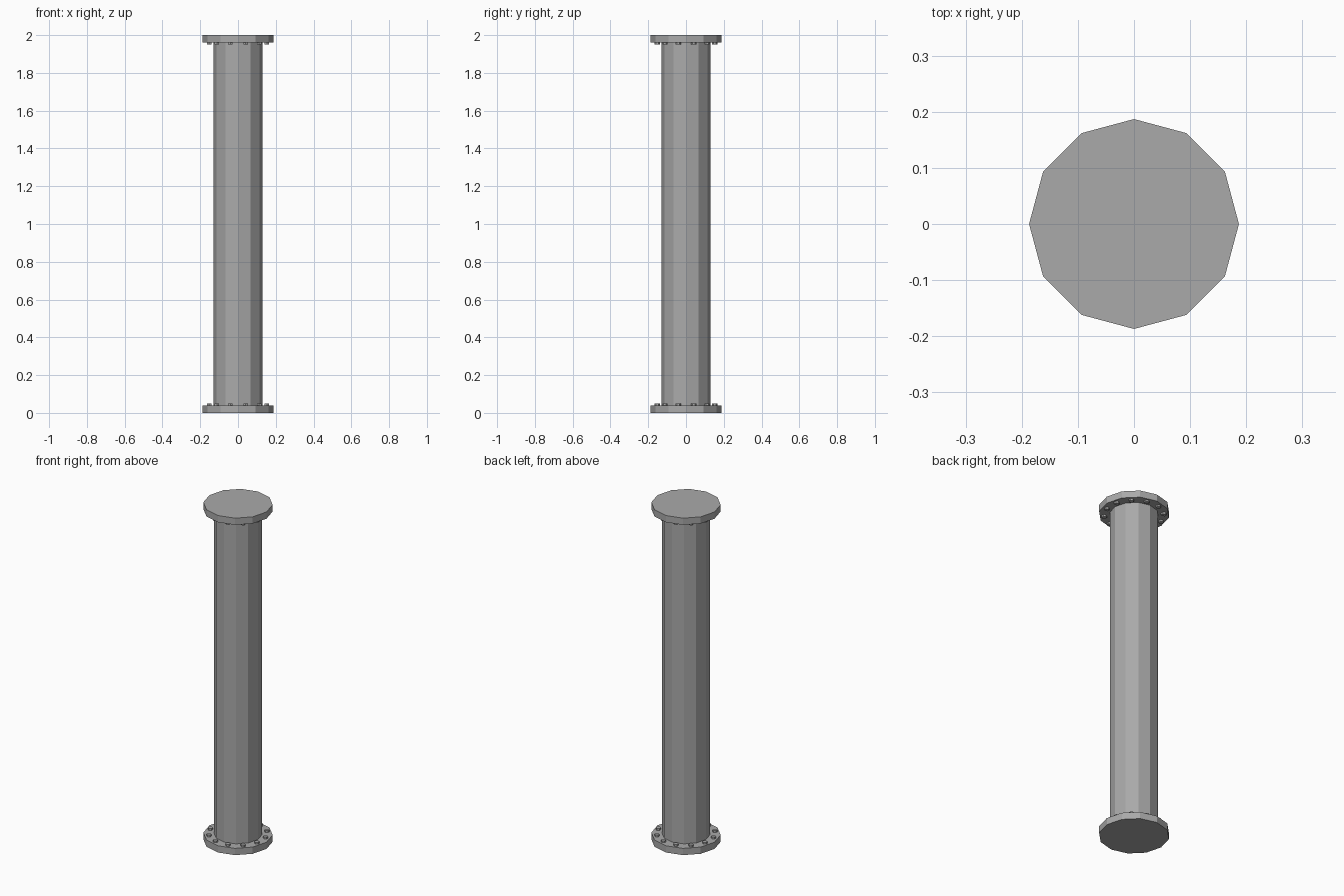
import bpy
from math import cos, sin, tau

SIDES = 12
PIPE_R, FLANGE_R = 0.13, 0.187
FLANGE_H, BOLT_H = 0.04, 0.011
BOLT_RING, BOLT_R = 0.158, 0.014

cube = bpy.data.objects.get("Cube")
if cube:
    bpy.data.objects.remove(cube, do_unlink=True)

grey = bpy.data.materials.new("steel_grey")
grey.use_nodes = True
colour = (0.40, 0.40, 0.40, 1)
grey.diffuse_color = colour
grey.node_tree.nodes["Principled BSDF"].inputs["Base Color"].default_value = colour


def cylinder(name, radius, z0, z1, x=0, y=0, sides=SIDES):
    """Flat-shaded upright prism between two heights."""
    bpy.ops.mesh.primitive_cylinder_add(
        vertices=sides, radius=radius, depth=z1 - z0, location=(x, y, (z0 + z1) / 2))
    ob = bpy.context.object
    ob.name = name
    ob.data.materials.append(grey)
    return ob


# Pipe between the two flanges
cylinder("pipe", PIPE_R, FLANGE_H, 2 - FLANGE_H)

# End flanges
cylinder("bottom_flange", FLANGE_R, 0, FLANGE_H)
cylinder("top_flange", FLANGE_R, 2 - FLANGE_H, 2)

# Bolt heads on the inner face of each flange
for i in range(SIDES):
    a = tau * (i + 0.5) / SIDES
    x, y = BOLT_RING * cos(a), BOLT_RING * sin(a)
    cylinder(f"bottom_bolt_{i + 1}", BOLT_R, FLANGE_H - 0.005, FLANGE_H + BOLT_H, x, y, 6)
    cylinder(f"top_bolt_{i + 1}", BOLT_R, 2 - FLANGE_H - BOLT_H, 2 - FLANGE_H + 0.005, x, y, 6)
